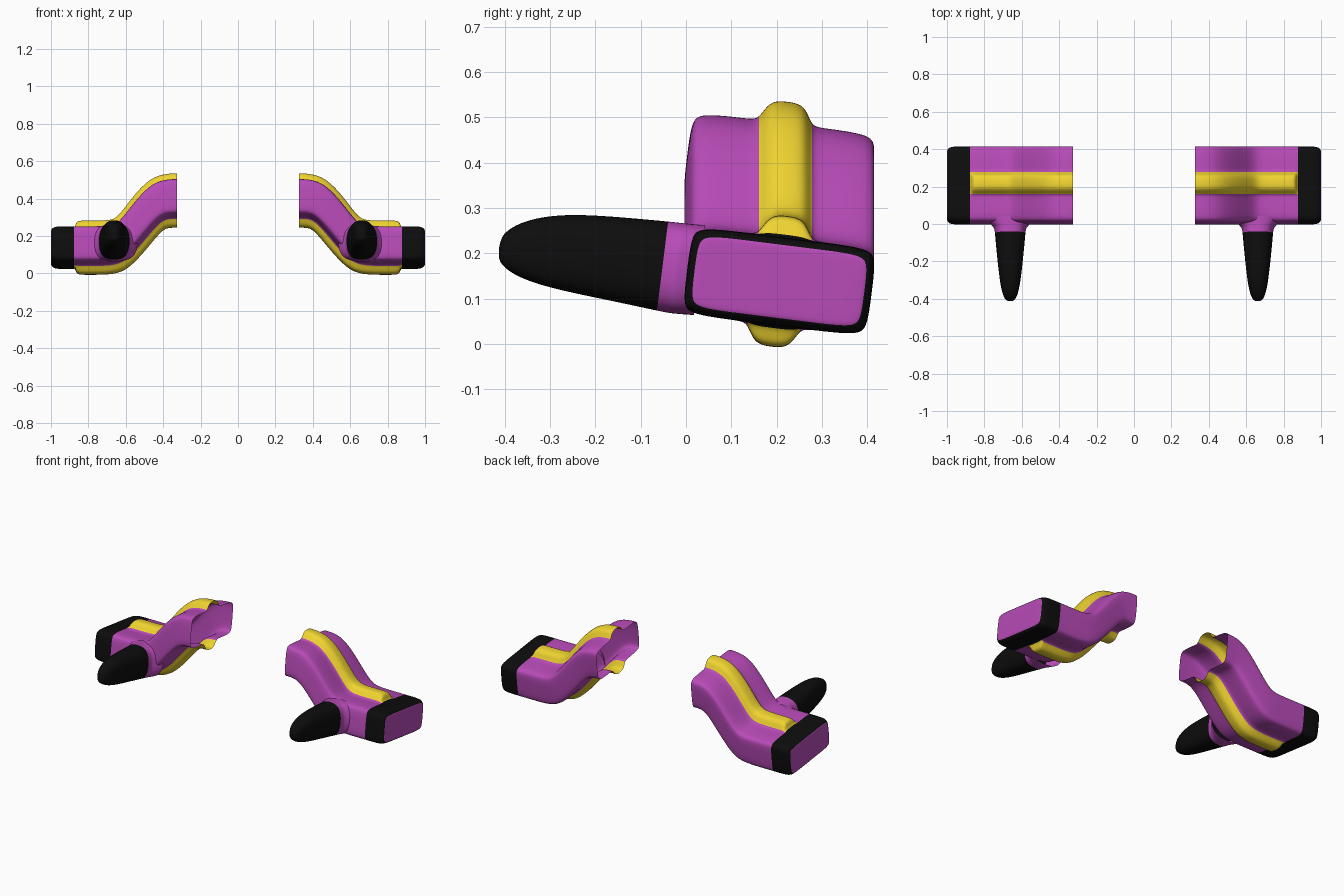
import bpy, bmesh
from math import sin, cos, pi

if "Cube" in bpy.data.objects:
    bpy.data.objects.remove(bpy.data.objects["Cube"])


def material(name, color):
    m = bpy.data.materials.new(name)
    m.diffuse_color = color
    m.use_nodes = True
    m.node_tree.nodes["Principled BSDF"].inputs["Base Color"].default_value = m.diffuse_color
    return m


MATS = [material("purple", (0.48, 0.07, 0.48, 1)),
        material("yellow", (0.87, 0.66, 0.03, 1)),
        material("black", (0.004, 0.004, 0.004, 1))]
PURPLE, YELLOW, BLACK = 0, 1, 2


def loft(name, rings, pick, cap_mat):
    """Skin a list of rings, cap the last one, smooth it and mirror it in x."""
    bm = bmesh.new()
    loops = [[bm.verts.new(p) for p in r] for r in rings]
    n = len(rings[0])
    for i in range(len(loops) - 1):
        for j in range(n):
            k = (j + 1) % n
            f = bm.faces.new((loops[i][j], loops[i][k], loops[i + 1][k], loops[i + 1][j]))
            f.material_index = pick(i, j)
    bm.faces.new(loops[-1]).material_index = cap_mat
    for f in bm.faces:
        f.smooth = True
    bmesh.ops.recalc_face_normals(bm, faces=bm.faces)
    # the start ring is open, so make sure the cap faces outwards
    bm.faces.ensure_lookup_table()
    cap = bm.faces[-1]
    cap.normal_update()
    inner = loops[-3][0].co.copy()
    if cap.normal.dot(cap.calc_center_median() - inner) < 0:
        bmesh.ops.reverse_faces(bm, faces=bm.faces)
    mesh = bpy.data.meshes.new(name)
    bm.to_mesh(mesh)
    bm.free()
    for m in MATS:
        mesh.materials.append(m)
    ob = bpy.data.objects.new(name, mesh)
    bpy.context.collection.objects.link(ob)
    mir = ob.modifiers.new("mirror", 'MIRROR')
    mir.use_mirror_merge = False
    sub = ob.modifiers.new("smooth", 'SUBSURF')
    sub.levels = sub.render_levels = 3
    return ob


# Arm: rounded slab section with a raised rib above and below
half = [(-.205, 0), (-.205, .075), (-.188, .097), (-.08, .097), (-.058, .099),
        (-.04, .143), (0, .146), (.04, .143), (.058, .099), (.08, .097),
        (.188, .097), (.205, .075)]
section = half + [(-u, -v) for u, v in half]
PITCH = 0.125

# stations: centre x, centre z, lean, rib on, inset
stations = [(.325, .39, 0, 1, 0), (.37, .39, 0, 1, 0), (.435, .375, .2, 1, 0),
            (.525, .272, .27, 1, 0), (.62, .153, .17, 1, 0), (.69, .138, 0, 1, 0),
            (.80, .138, 0, 1, 0), (.845, .138, 0, 1, 0), (.866, .138, 0, .8, 0),
            (.874, .138, 0, 0, 0), (.90, .138, 0, 0, 0), (.955, .138, 0, 0, 0),
            (.985, .138, 0, 0, .004), (.999, .138, 0, 0, .016), (1.0, .138, 0, 0, .03)]


def arm_ring(cx, cz, lean, rib, inset):
    ring = []
    for u, v in section:
        lim = .097 + .05 * rib
        v = max(-lim, min(lim, v))
        u, v = u * (1 - inset / .205), v * (1 - inset / .097)
        w = v * cos(PITCH) - u * sin(PITCH)
        ring.append((cx + w * sin(lean), .206 + u * cos(PITCH) + v * sin(PITCH),
                     cz + w * cos(lean)))
    return ring


def arm_color(i, j):
    if 9 <= i <= 12:
        return BLACK
    return YELLOW if i < 9 and 4 <= j % 12 <= 7 else PURPLE


loft("arm", [arm_ring(*s) for s in stations], arm_color, PURPLE)

# Grip peg: y, centre z, half width, half height
peg = [(.03, .163, .125, .10), (.0, .165, .105, .10), (-.02, .167, .086, .10),
       (-.035, .169, .083, .10), (-.15, .187, .073, .093), (-.27, .203, .06, .085),
       (-.35, .209, .048, .068), (-.395, .211, .033, .045), (-.413, .211, .016, .022)]


def peg_ring(y, cz, hx, hz):
    ring = []
    for k in range(16):
        a = 2 * pi * k / 16
        c, s = cos(a), sin(a)
        r = (abs(c) ** 3 + abs(s) ** 3) ** (-1 / 3)
        # the root follows the pitch of the arm
        ring.append((.662 + hx * r * c, y + PITCH * hz * r * s, cz + hz * r * s))
    return ring


loft("grip_peg", [peg_ring(*p) for p in peg],
     lambda i, j: PURPLE if i < 3 else BLACK, BLACK)
